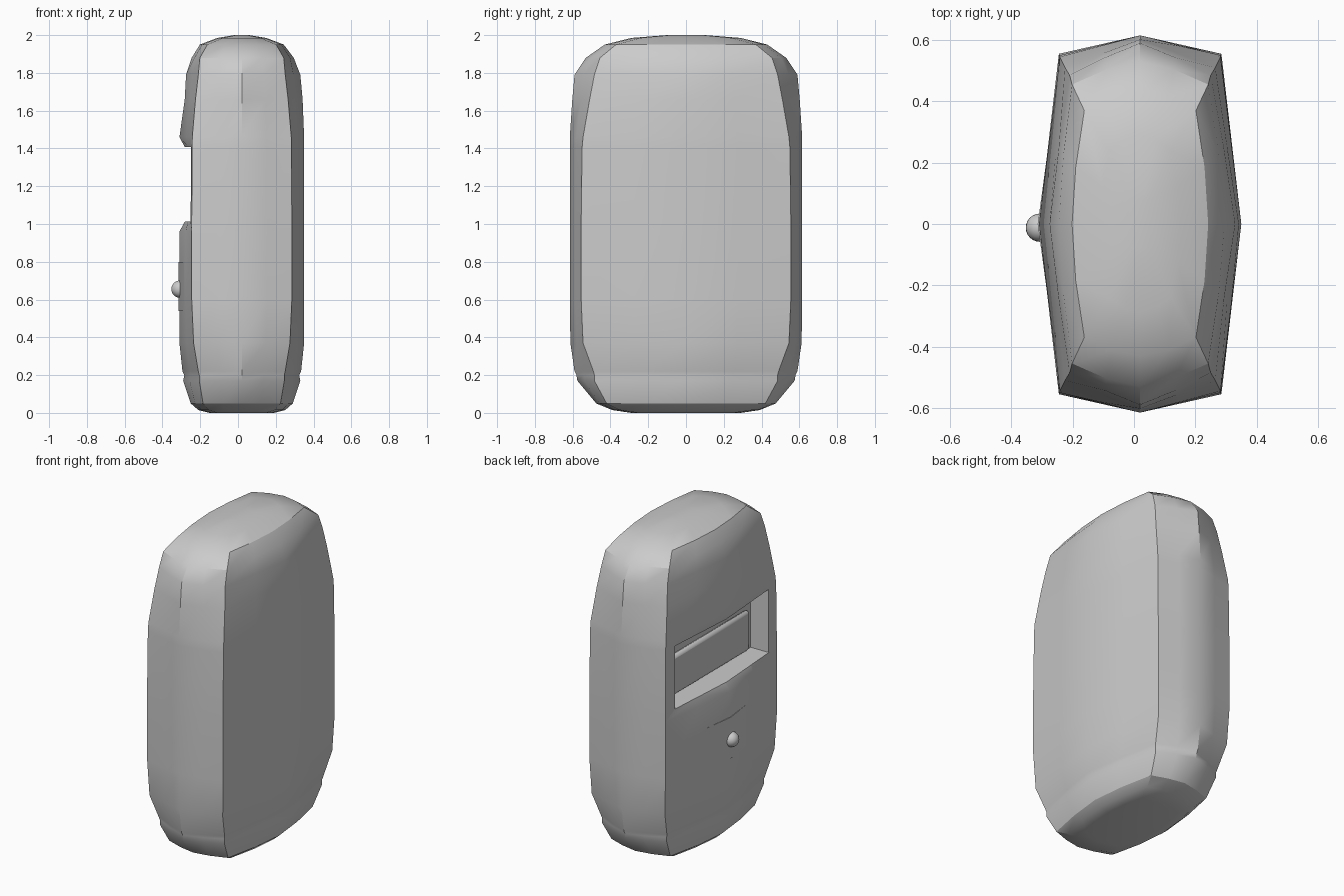
import bpy, bmesh, math

if "Cube" in bpy.data.objects:
    bpy.data.objects.remove(bpy.data.objects["Cube"])

CX = 0.02  # body centre line in x


def make_object(name, verts, faces):
    mesh = bpy.data.meshes.new(name)
    mesh.from_pydata(verts, [], faces)
    bm = bmesh.new()
    bm.from_mesh(mesh)
    bmesh.ops.recalc_face_normals(bm, faces=bm.faces)
    bm.to_mesh(mesh)
    bm.free()
    obj = bpy.data.objects.new(name, mesh)
    bpy.context.collection.objects.link(obj)
    return obj


def loft(name, rings):
    n = len(rings[0])
    verts = [v for r in rings for v in r]
    faces = [(k * n + i, k * n + (i + 1) % n, (k + 1) * n + (i + 1) % n, (k + 1) * n + i)
             for k in range(len(rings) - 1) for i in range(n)]
    faces += [tuple(range(n)), tuple(range(len(verts) - n, len(verts)))]
    return make_object(name, verts, faces)


def activate(obj):
    bpy.ops.object.select_all(action='DESELECT')
    obj.select_set(True)
    bpy.context.view_layer.objects.active = obj


def smooth(obj):
    activate(obj)
    bpy.ops.object.shade_smooth_by_angle(angle=math.radians(30))


def box(name, lo, hi):
    return loft(name, [[(lo[0], lo[1], z), (hi[0], lo[1], z), (hi[0], hi[1], z), (lo[0], hi[1], z)]
                       for z in (lo[2], hi[2])])


def section(z, mx, my, cx, cy, left, bulge):
    """Closed ring: four corners with bowed sides; left is the inset of the -x apex."""
    t = 0.5 + bulge
    ml = mx - left
    mid_x = lambda m: cx + (m - cx) * t
    mid_y = cy + (my - cy) * t
    pts = [(mx, 0), (mid_x(mx), cy / 2), (cx, cy), (cx / 2, mid_y), (0, my),
           (-cx / 2, mid_y), (-cx, cy), (-mid_x(ml), cy / 2), (-ml, 0)]
    pts += [(x, -y) for x, y in reversed(pts[1:-1])]
    return [(CX + x, y, z) for x, y in pts]


# Main body: z, side reach, end reach, corner x, corner y, left inset, bulge
profile = [
    (0.00, .17, .29, .13, .25, 0, .2),
    (0.015, .23, .39, .175, .35, 0, .2),
    (0.05, .27, .475, .205, .42, 0, .15),
    (0.17, .31, .575, .225, .485, 0, .1),
    (0.20, .304, .58, .225, .485, 0, .1),
    (0.22, .314, .59, .23, .49, 0, .05),
    (0.37, .33, .612, .255, .545, 0, 0),
    (0.60, .33, .615, .265, .555, 0, 0),
    (0.96, .33, .615, .265, .555, 0, 0),
    (1.015, .33, .615, .265, .555, .03, 0),
    (1.405, .33, .615, .263, .55, .03, 0),
    (1.46, .33, .615, .262, .545, 0, 0),
    (1.66, .322, .602, .245, .51, .02, 0),
    (1.79, .31, .59, .23, .485, .015, .05),
    (1.88, .275, .53, .222, .455, .01, .15),
    (1.95, .222, .43, .182, .37, 0, .2),
    (1.985, .13, .29, .10, .24, 0, .2),
    (2.00, .04, .10, .03, .08, 0, .2),
]
body = loft("body", [section(*p) for p in profile])

# Open shelf recess cut into the left side
cutter = box("recess_cutter", (-0.5, -0.465, 1.012), (-0.125, 0.465, 1.408))
cutter.hide_render = True
mod = body.modifiers.new("recess", 'BOOLEAN')
mod.operation = 'DIFFERENCE'
mod.solver = 'EXACT'
mod.object = cutter
activate(body)
bpy.ops.object.modifier_apply(modifier="recess")
bpy.data.objects.remove(cutter)
smooth(body)

# Low moulded panel on the back of the recess
panel = box("recess_panel", (-0.155, -0.42, 1.02), (-0.115, 0.42, 1.27))
bev = panel.modifiers.new("bevel", 'BEVEL')
bev.width = 0.025
bev.segments = 2
smooth(panel)

# Drawer front following the creased side
drawer_plan = [(-0.261, 0.39), (-0.314, 0), (-0.261, -0.39), (-0.24, -0.39), (-0.29, 0), (-0.24, 0.39)]
drawer = loft("drawer_front", [[(x, y, z) for x, y in drawer_plan] for z in (0.54, 0.80)])
smooth(drawer)

# Drawer knob
bpy.ops.mesh.primitive_uv_sphere_add(segments=24, ring_count=12, radius=0.046,
                                     location=(-0.307, -0.012, 0.655))
knob = bpy.context.object
knob.name = "drawer_knob"
smooth(knob)
